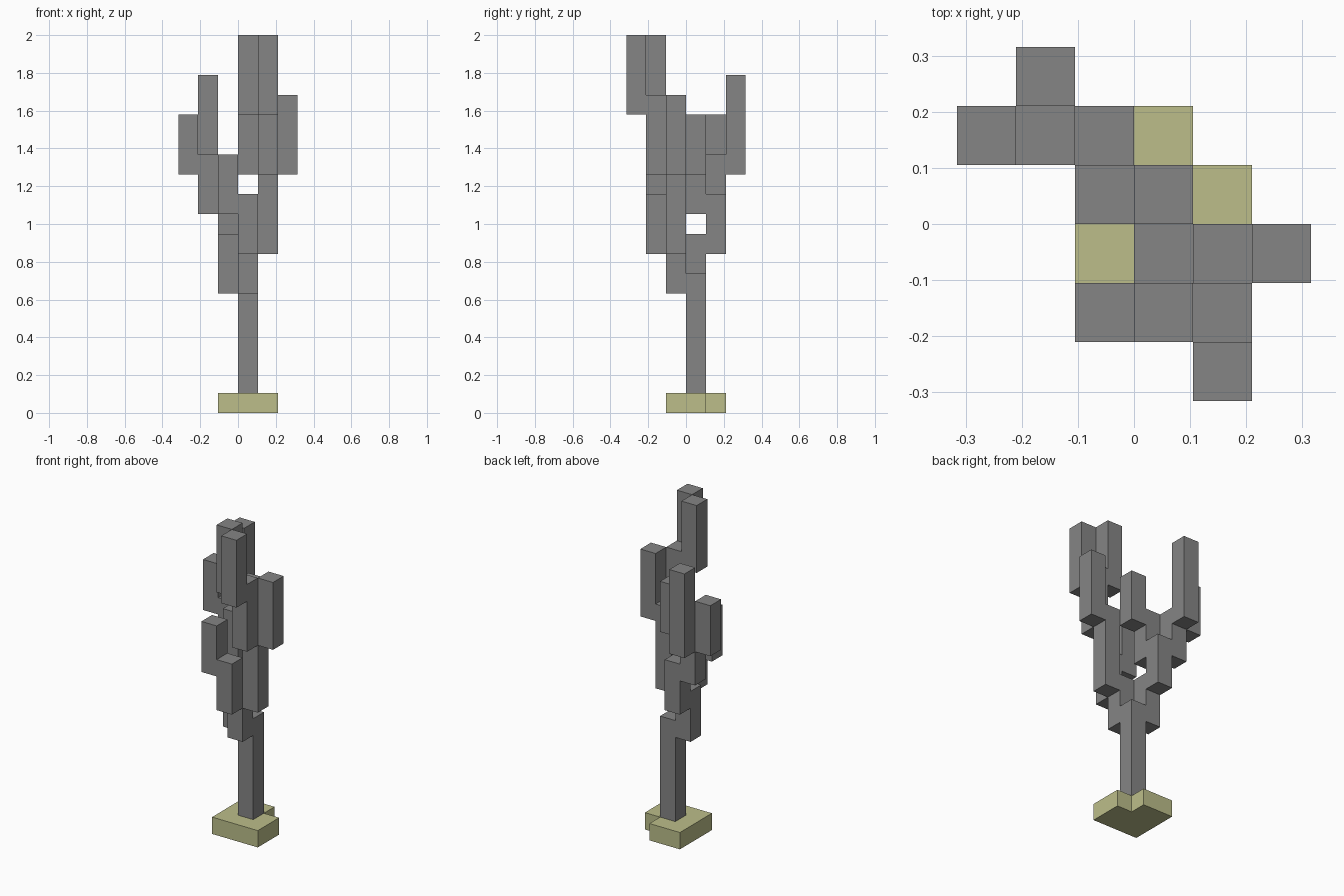
import bpy
import bmesh
from mathutils import Vector

cube = bpy.data.objects.get("Cube")
if cube:
    bpy.data.objects.remove(cube, do_unlink=True)

U = 2 / 19  # edge length of one block


def material(name, color):
    mat = bpy.data.materials.new(name)
    mat.use_nodes = True
    mat.diffuse_color = color
    mat.node_tree.nodes["Principled BSDF"].inputs["Base Color"].default_value = color
    return mat


def prism(name, outline, bottom, top, mat):
    """Extrude a flat outline, in block units, between two heights."""
    bm = bmesh.new()
    face = bm.faces.new([bm.verts.new((x * U, y * U, bottom * U)) for x, y in outline])
    up = bmesh.ops.extrude_face_region(bm, geom=[face])["geom"]
    bmesh.ops.translate(bm, vec=Vector((0, 0, (top - bottom) * U)),
                        verts=[v for v in up if isinstance(v, bmesh.types.BMVert)])
    bmesh.ops.recalc_face_normals(bm, faces=bm.faces)
    mesh = bpy.data.meshes.new(name)
    bm.to_mesh(mesh)
    bm.free()
    mesh.materials.append(mat)
    obj = bpy.data.objects.new(name, mesh)
    bpy.context.collection.objects.link(obj)


bark = material("grey bark", (0.235, 0.235, 0.235, 1))
sand = material("pale sand", (0.503, 0.515, 0.254, 1))

# Ground slab with one corner missing
prism("ground_slab", [(-1, -1), (2, -1), (2, 1), (1, 1), (1, 2), (-1, 2)], 0, 1, sand)

# Square trunk and branch segments: cell x, cell y, bottom, top
segments = {
    "trunk": (0, 0, 1, 7),
    # Branches to the back
    "back_fork": (-1, 0, 6, 9),
    "back_limb": (-1, 1, 8, 11),
    "back_inner_branch": (-1, 0, 10, 13),
    "back_inner_tip": (0, 0, 12, 15),
    "back_outer_branch": (-2, 1, 10, 13),
    "back_side_tip": (-3, 1, 12, 15),
    "back_tall_tip": (-2, 2, 12, 17),
    # Branches to the front
    "front_fork": (0, -1, 6, 9),
    "front_limb": (0, -2, 8, 11),
    "front_short_tip": (-1, -2, 10, 13),
    "front_long_limb": (1, -1, 8, 13),
    "front_side_tip": (2, -1, 12, 16),
    "front_upper_branch": (1, -2, 12, 16),
    "front_tall_tip": (1, -3, 15, 19),
    "front_inner_tip": (0, -2, 15, 19),
}
for name, (x, y, bottom, top) in segments.items():
    square = [(x, y), (x + 1, y), (x + 1, y + 1), (x, y + 1)]
    prism(name, square, bottom, top, bark)
